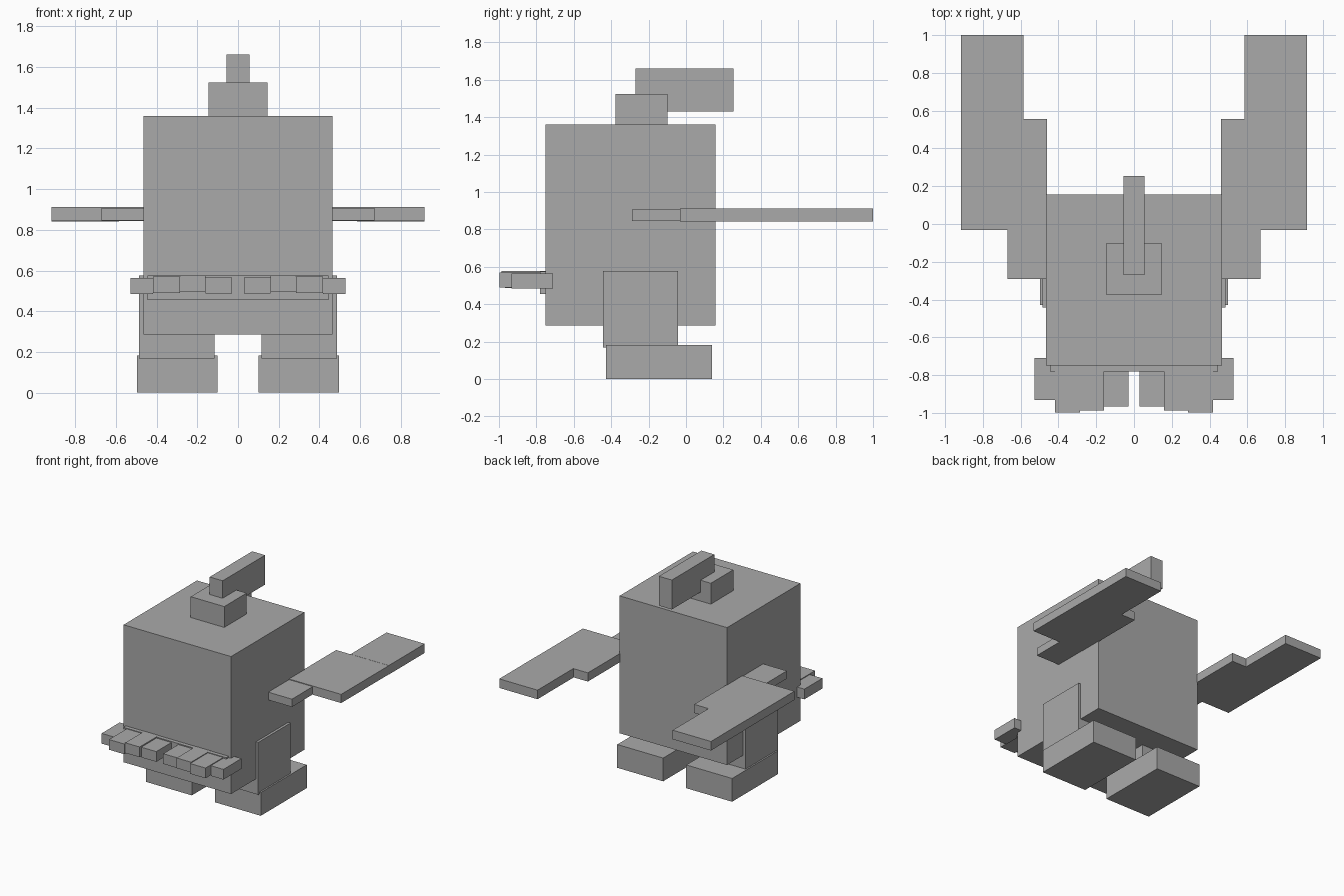
import bpy

default = bpy.data.objects.get("Cube")
if default:
    bpy.data.objects.remove(default, do_unlink=True)

grey = bpy.data.materials.new("plain grey")
grey.use_nodes = True
colour = (0.4, 0.4, 0.4, 1)
grey.diffuse_color = colour
grey.node_tree.nodes["Principled BSDF"].inputs["Base Color"].default_value = colour


def box(name, x, y, z):
    """Flat-shaded box between the given (low, high) limits."""
    bpy.ops.mesh.primitive_cube_add(size=1, location=[sum(r) / 2 for r in (x, y, z)])
    obj = bpy.context.object
    obj.name = name
    obj.scale = [r[1] - r[0] for r in (x, y, z)]
    bpy.ops.object.transform_apply(location=False, rotation=False, scale=True)
    obj.data.materials.append(grey)


def pair(name, x, y, z):
    """The same box on the left (+x) and the right (-x)."""
    box("left_" + name, x, y, z)
    box("right_" + name, (-x[1], -x[0]), y, z)


# Body, with the crest on top and a thin lip on the front
box("body", (-0.465, 0.465), (-0.75, 0.157), (0.285, 1.36))
box("crest_base", (-0.145, 0.145), (-0.377, -0.1), (1.36, 1.523))
box("crest", (-0.056, 0.056), (-0.27, 0.255), (1.43, 1.66))
box("front_lip", (-0.445, 0.445), (-0.78, -0.745), (0.455, 0.575))

# Legs and feet
pair("leg", (0.115, 0.485), (-0.443, -0.043), (0.167, 0.576))
pair("foot", (0.1, 0.497), (-0.428, 0.14), (0, 0.182))

# Swept-back wings in three steps
pair("wing_root", (0.46, 0.67), (-0.29, -0.03), (0.845, 0.906))
pair("wing_middle", (0.46, 0.916), (-0.033, 0.556), (0.843, 0.911))
pair("wing_tip", (0.585, 0.916), (0.556, 1), (0.841, 0.912))

# Row of flat slabs along the front: inner edge, outer edge, front, top
slabs = [
    ("inner", 0.03, 0.16, -0.967, 0.567),
    ("second", 0.16, 0.285, -0.987, 0.576),
    ("third", 0.285, 0.418, -0.998, 0.57),
    ("outer", 0.418, 0.527, -0.933, 0.564),
]
for label, inner, outer, front, top in slabs:
    pair(label + "_slab", (inner, outer), (front, -0.71), (top - 0.08, top))
